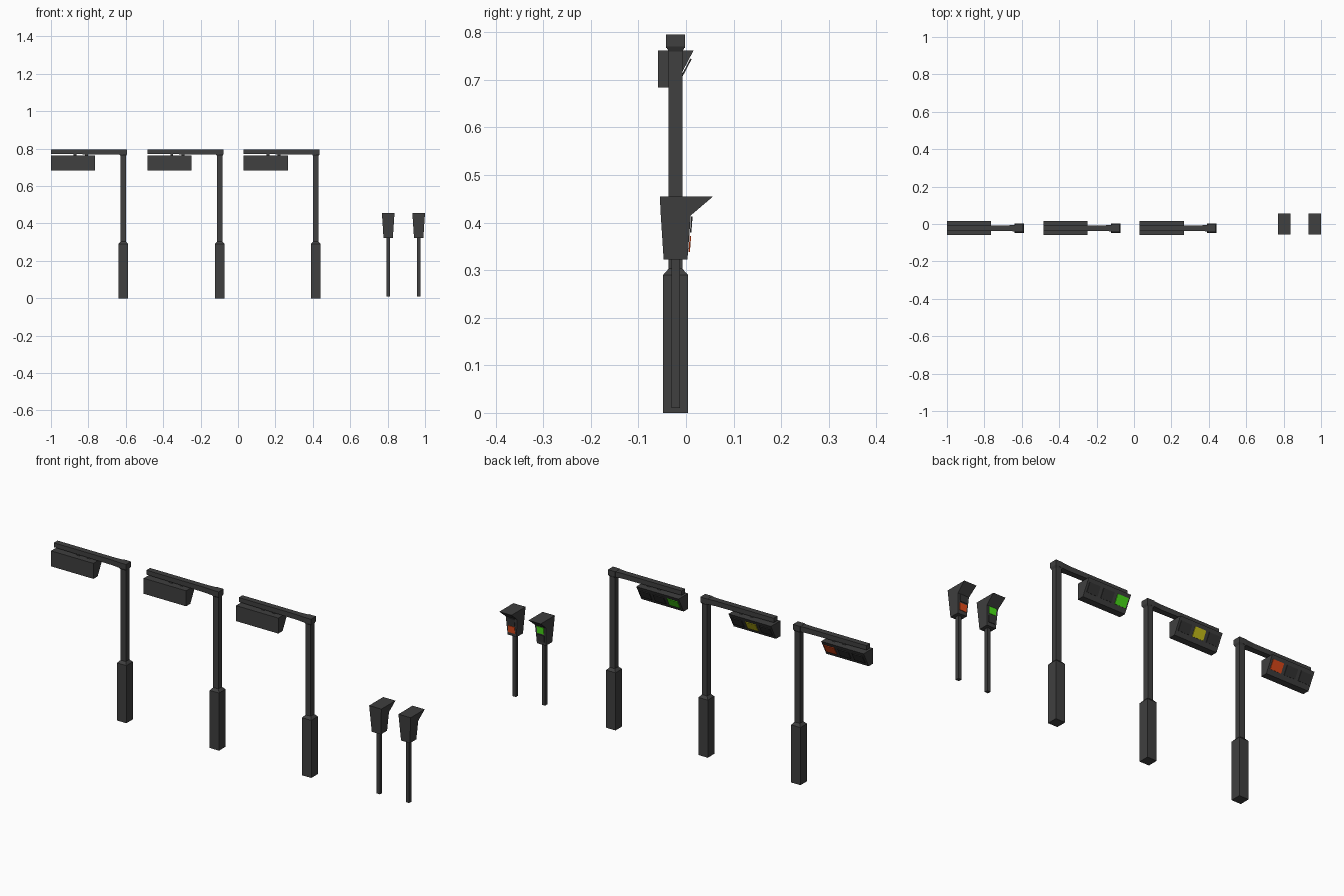
import bpy
import bmesh
from mathutils import Matrix, Vector

cube = bpy.data.objects.get("Cube")
if cube:
    bpy.data.objects.remove(cube, do_unlink=True)


def material(name, rgb):
    mat = bpy.data.materials.new(name)
    mat.use_nodes = True
    mat.diffuse_color = (*rgb, 1)
    mat.node_tree.nodes["Principled BSDF"].inputs["Base Color"].default_value = (*rgb, 1)
    return mat


DARK = material("dark grey metal", (0.05, 0.05, 0.05))
LENS = material("unlit lens", (0.035, 0.035, 0.035))
RED = material("red lamp", (0.75, 0.07, 0.01))
YELLOW = material("yellow lamp", (0.6, 0.55, 0.01))
GREEN = material("green lamp", (0.07, 0.75, 0.01))


def loft(name, rings, mat):
    """Skin a list of equal-sized point rings and cap both ends."""
    bm = bmesh.new()
    loops = [[bm.verts.new(p) for p in ring] for ring in rings]
    for a, b in zip(loops, loops[1:]):
        for i in range(len(a)):
            j = (i + 1) % len(a)
            bm.faces.new((a[i], a[j], b[j], b[i]))
    bm.faces.new(loops[0])
    bm.faces.new(loops[-1])
    bmesh.ops.recalc_face_normals(bm, faces=bm.faces)
    mesh = bpy.data.meshes.new(name)
    bm.to_mesh(mesh)
    bm.free()
    mesh.materials.append(mat)
    obj = bpy.data.objects.new(name, mesh)
    bpy.context.collection.objects.link(obj)
    return obj


def square(x, y, z, r):
    return [(x + sx * r, y + sy * r, z) for sx, sy in ((-1, -1), (1, -1), (1, 1), (-1, 1))]


def lens(name, x, low, high, along, width, height, lift, mat):
    """Thin plate lying on the slope between two (y, z) points."""
    low, high = Vector((0, *low)), Vector((0, *high))
    up = (high - low).normalized()
    out = Vector((1, 0, 0)).cross(up) * -1
    if out.y < 0:
        out = -out
    mid = low.lerp(high, along) + Vector((x, 0, 0))
    rings = []
    for d in (lift, lift + 0.003):
        rings.append([mid + out * d + Vector((sx * width / 2, 0, 0)) + up * (sz * height / 2)
                      for sx, sz in ((-1, -1), (1, -1), (1, 1), (-1, 1))])
    return loft(name, rings, mat)


POLE_Y = -0.022

# Overhead signals: pole, arm and a three-lamp housing
HOUSING = [(-0.059, 0.684), (-0.025, 0.684), (0.016, 0.762), (-0.059, 0.762)]
for n, (px, lit, colour) in enumerate(((-0.614, 0, RED), (-0.098, 1, YELLOW), (0.416, 2, GREEN)), 1):
    # Stepped square pole with a flared top
    profile = [(0, 0.026), (0.29, 0.026), (0.303, 0.0145), (0.76, 0.0145), (0.77, 0.02), (0.795, 0.02)]
    loft(f"overhead_pole_{n}", [square(px, POLE_Y, z, r) for z, r in profile], DARK)

    # Arm, slimmer away from the pole
    end = px - 0.386
    rings = []
    for x, r, bottom in ((px, 0.02, 0.767), (px - 0.06, 0.0145, 0.768), (end, 0.0145, 0.772)):
        rings.append([(x, POLE_Y - r, bottom), (x, POLE_Y + r, bottom),
                      (x, POLE_Y + r, 0.794), (x, POLE_Y - r, 0.794)])
    loft(f"overhead_arm_{n}", rings, DARK)

    # Housing with a sloped lamp face, hung from two brackets
    length = 0.236
    loft(f"overhead_housing_{n}", [[(x, y, z) for y, z in HOUSING] for x in (end, end + length)], DARK)
    for k in (1, 2):
        loft(f"overhead_bracket_{n}_{k}",
             [square(end + length * (0.3 + 0.25 * k), POLE_Y, z, 0.008) for z in (0.76, 0.775)], DARK)

    # Three lamps, one of them lit
    for k in range(3):
        x = end + length * (2.5 - k) / 3
        lens(f"overhead_lamp_{n}_{k + 1}", x, HOUSING[1], HOUSING[2], 0.53, 0.06, 0.046, 0.002,
             colour if k == lit else LENS)

# Footpath signals: thin post and a hooded, tapered head
for n, (px, lit, colour) in enumerate(((0.803, 1, GREEN), (0.966, 0, RED)), 1):
    loft(f"footpath_post_{n}", [square(px, POLE_Y, z, 0.009) for z in (0.01, 0.33)], DARK)

    rings = []
    for z, front, back, half in ((0.322, -0.047, 0.003, 0.025), (0.415, -0.053, 0.010, 0.031),
                                 (0.455, -0.055, 0.057, 0.034)):
        rings.append([(px - half, front, z), (px + half, front, z), (px + half, back, z), (px - half, back, z)])
    loft(f"footpath_head_{n}", rings, DARK)

    for k, along in enumerate((0.36, 0.8)):
        lens(f"footpath_lamp_{n}_{k + 1}", px, (0.003, 0.322), (0.010, 0.415), along, 0.038, 0.034, 0.001,
             colour if k == lit else LENS)
